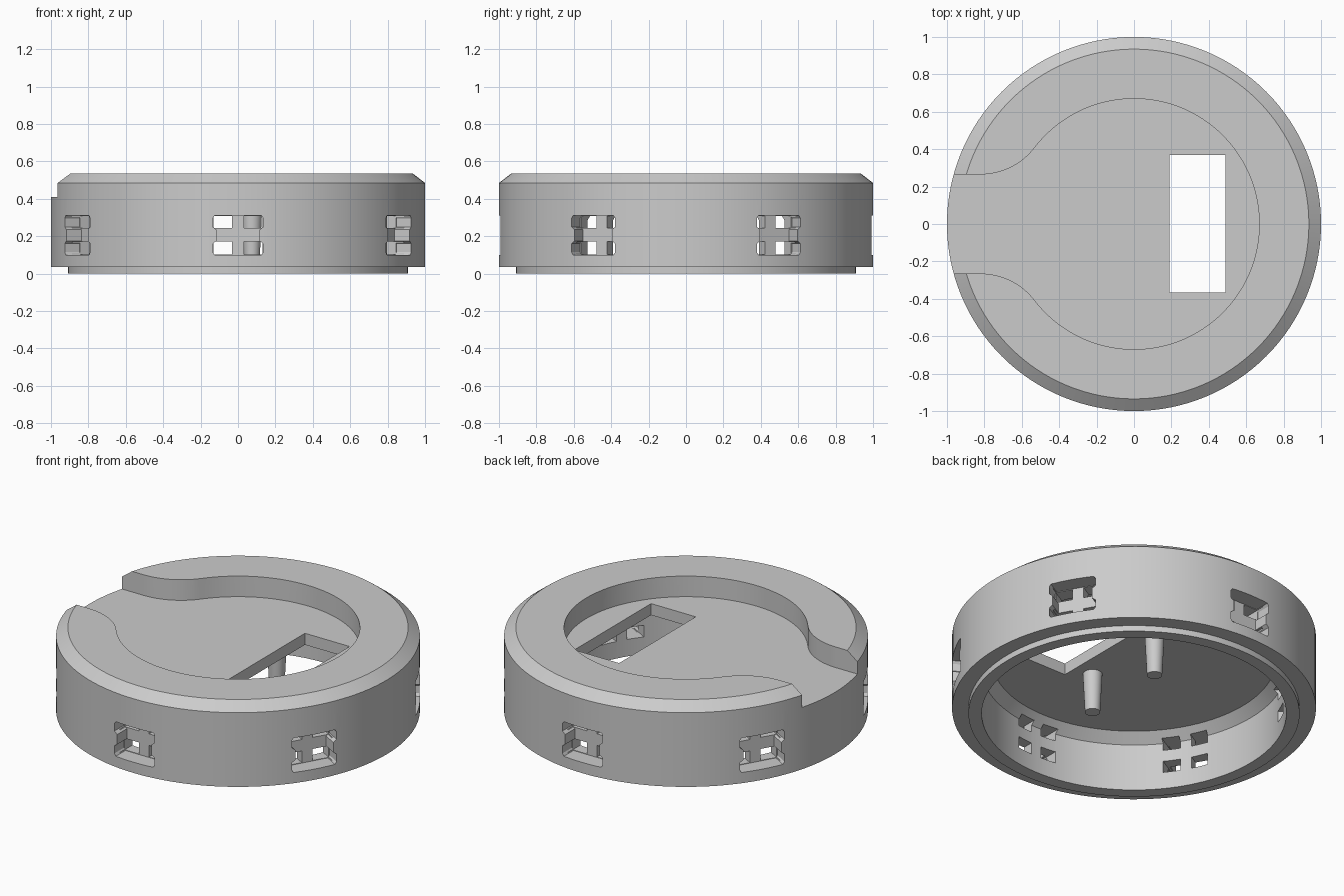
import bpy, bmesh, math
from mathutils import Matrix, Vector

cube = bpy.data.objects.get("Cube")
if cube:
    bpy.data.objects.remove(cube, do_unlink=True)

grey = bpy.data.materials.new("plain_grey")
grey.use_nodes = True
grey.diffuse_color = (0.6, 0.6, 0.6, 1)
grey.node_tree.nodes["Principled BSDF"].inputs["Base Color"].default_value = (0.6, 0.6, 0.6, 1)


def finish(name, bm):
    bmesh.ops.recalc_face_normals(bm, faces=bm.faces)
    mesh = bpy.data.meshes.new(name)
    bm.to_mesh(mesh)
    bm.free()
    mesh.materials.append(grey)
    obj = bpy.data.objects.new(name, mesh)
    bpy.context.collection.objects.link(obj)
    return obj


def lathe(name, profile, steps):
    """Revolve an (r, z) profile whose ends lie on the axis."""
    bm = bmesh.new()
    verts = [bm.verts.new((r, 0, z)) for r, z in profile]
    edges = [bm.edges.new(pair) for pair in zip(verts, verts[1:])]
    bmesh.ops.spin(bm, geom=verts + edges, axis=(0, 0, 1), cent=(0, 0, 0),
                   angle=math.tau, steps=steps, use_merge=True)
    bmesh.ops.remove_doubles(bm, verts=bm.verts, dist=1e-5)
    return finish(name, bm)


def add_prism(bm, points, low, high, matrix=Matrix()):
    """Extrude a flat outline from low to high, then place it."""
    face = bm.faces.new([bm.verts.new(matrix @ Vector((x, y, low))) for x, y in points])
    top = bmesh.ops.extrude_face_region(bm, geom=[face])["geom"]
    shift = matrix.to_3x3() @ Vector((0, 0, high - low))
    bmesh.ops.translate(bm, vec=shift, verts=[v for v in top if isinstance(v, bmesh.types.BMVert)])


def rect(x0, x1, y0, y1):
    return [(x0, y0), (x1, y0), (x1, y1), (x0, y1)]


def arc(cx, cy, radius, start, end, count):
    angles = [start + (end - start) * i / count for i in range(count + 1)]
    return [(cx + radius * math.cos(a), cy + radius * math.sin(a)) for a in angles]


def cut(target, bm):
    cutter = finish("cutter", bm)
    cutter.hide_render = True
    mod = target.modifiers.new("cut", 'BOOLEAN')
    mod.operation, mod.solver, mod.object = 'DIFFERENCE', 'EXACT', cutter
    bpy.context.view_layer.objects.active = target
    bpy.ops.object.modifier_apply(modifier=mod.name)
    bpy.data.objects.remove(cutter, do_unlink=True)


# Hollow round body with bevelled rim and a stepped foot
body = lathe("round_body", [(0, 0.34), (0.78, 0.34), (0.837, 0.285), (0.837, 0),
                            (0.91, 0), (0.91, 0.035), (1, 0.035), (1, 0.485),
                            (0.935, 0.535), (0, 0.535)], 128)

# Round recess flaring into a side channel
R, HALF, FX = 0.67, 0.265, -0.82
fillet = (FX ** 2 + HALF ** 2 - R ** 2) / (2 * (R - HALF))
fy = HALF + fillet
join = math.atan2(fy, FX)
flare = arc(FX, fy, fillet, -math.pi / 2, join - math.pi, 16)
outline = [(-1.1, HALF)] + flare + arc(0, 0, R, join, -join, 96)[1:-1]
outline += [(x, -y) for x, y in reversed(flare)] + [(-1.1, -HALF)]
bm = bmesh.new()
add_prism(bm, outline, 0.41, 0.7)
cut(body, bm)

# Rectangular slot through the recess floor
bm = bmesh.new()
add_prism(bm, rect(0.19, 0.49, -0.365, 0.37), 0.2, 0.5)
cut(body, bm)

# Six side windows: an outer pocket, then four openings around a cross bar
side = [(0.125, 0.1), (0.135, 0.115), (0.135, 0.16), (0.115, 0.175),
        (0.115, 0.235), (0.135, 0.25), (0.135, 0.295), (0.125, 0.31)]
pocket = side + [(-x, z) for x, z in reversed(side)]
pockets, openings = bmesh.new(), bmesh.new()
for i in range(6):
    a = math.radians(30 + 60 * i)
    place = Matrix(((-math.sin(a), 0, math.cos(a), 0),
                    (math.cos(a), 0, math.sin(a), 0),
                    (0, 1, 0, 0), (0, 0, 0, 1)))
    add_prism(pockets, pocket, 0.9, 1.1, place)
    for x0, x1 in ((-0.13, -0.033), (0.033, 0.13)):
        for z0, z1 in ((0.103, 0.173), (0.243, 0.307)):
            add_prism(openings, rect(x0, x1, z0, z1), 0.79, 0.95, place)
cut(body, pockets)
cut(body, openings)

# Tapered pegs under the recess floor
pegs = []
for name, y in (("front_peg", -0.265), ("back_peg", 0.265)):
    peg = lathe(name, [(0, 0.1), (0.042, 0.1), (0.055, 0.36), (0, 0.36)], 32)
    peg.location = (0.075, y, 0)
    pegs.append(peg)

bpy.ops.object.select_all(action='DESELECT')
for obj in [body] + pegs:
    obj.select_set(True)
bpy.context.view_layer.objects.active = body
bpy.ops.object.shade_smooth_by_angle(angle=math.radians(30))
